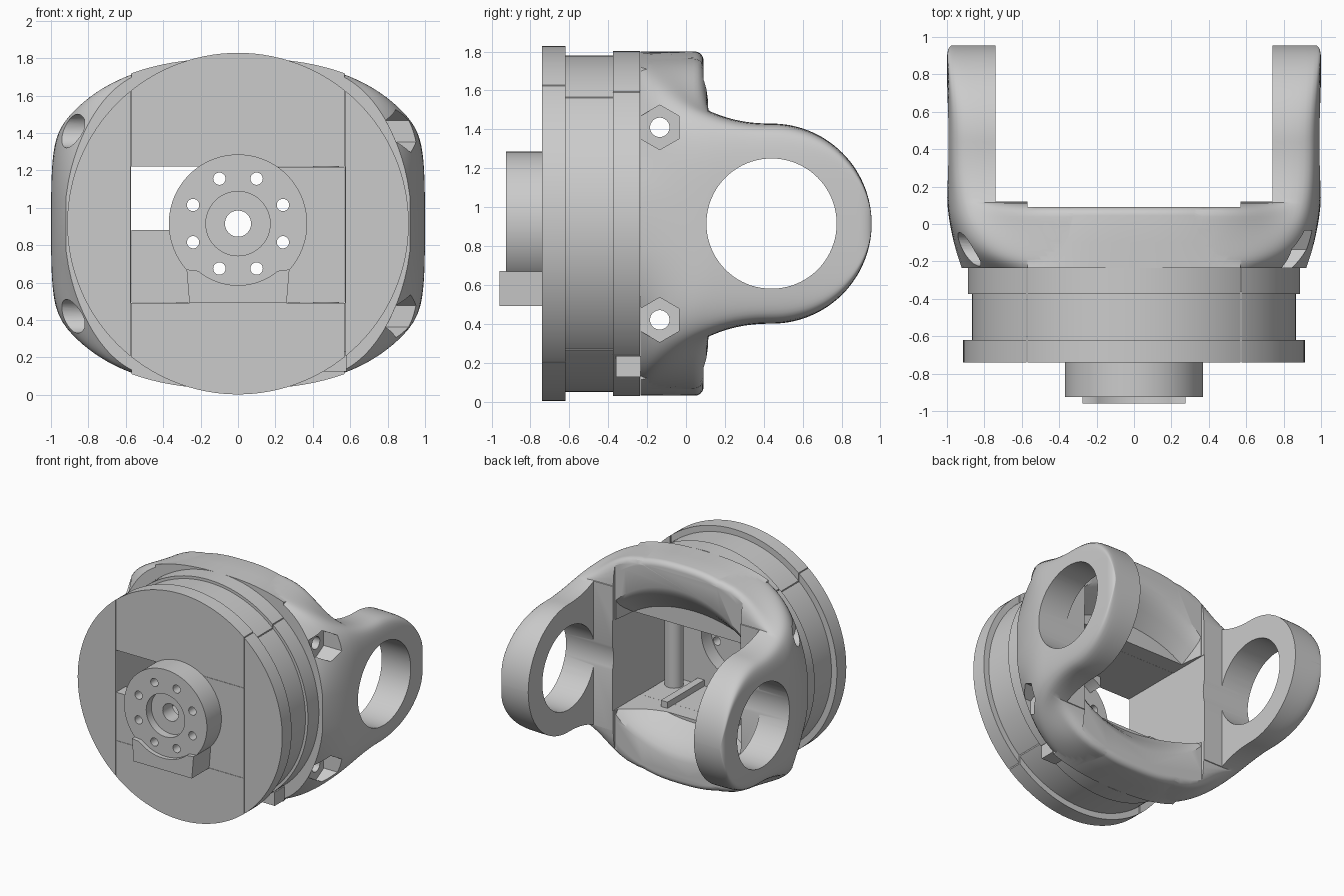
import bpy, bmesh
from math import sin, cos, pi, sqrt, copysign

if "Cube" in bpy.data.objects:
    bpy.data.objects.remove(bpy.data.objects["Cube"])

C = 0.915            # height of the main axis


def loft(name, rings):
    """Skin equal-length closed rings and cap both ends."""
    bm = bmesh.new()
    vs = [[bm.verts.new(p) for p in r] for r in rings]
    n = len(rings[0])
    for a, b in zip(vs, vs[1:]):
        for i in range(n):
            bm.faces.new((a[i], a[(i + 1) % n], b[(i + 1) % n], b[i]))
    bm.faces.new(vs[0])
    bm.faces.new(vs[-1])
    bmesh.ops.recalc_face_normals(bm, faces=bm.faces)
    me = bpy.data.meshes.new(name)
    bm.to_mesh(me)
    bm.free()
    ob = bpy.data.objects.new(name, me)
    bpy.context.collection.objects.link(ob)
    return ob


def prism(name, pts, axis, a, b):
    """Extrude a 2D outline along x (y,z), y (x,z) or z (x,y)."""
    put = {'x': lambda p, t: (t, p[0], p[1]),
           'y': lambda p, t: (p[0], t, p[1]),
           'z': lambda p, t: (p[0], p[1], t)}[axis]
    return loft(name, [[put(p, t) for p in pts] for t in (a, b)])


def circle(u, v, r, n=64):
    return [(u + r * sin(2 * pi * i / n), v + r * cos(2 * pi * i / n)) for i in range(n)]


def box(name, x0, x1, y0, y1, z0, z1):
    return prism(name, [(x0, z0), (x1, z0), (x1, z1), (x0, z1)], 'y', y0, y1)


def boolean(ob, tools, op='DIFFERENCE'):
    for t in tools:
        m = ob.modifiers.new('b', 'BOOLEAN')
        m.operation, m.solver, m.object = op, 'EXACT', t
    dg = bpy.context.evaluated_depsgraph_get()
    dg.update()
    me = bpy.data.meshes.new_from_object(ob.evaluated_get(dg))
    ob.modifiers.clear()
    ob.data = me
    for t in tools:
        bpy.data.objects.remove(t)
    return ob


def pocket():
    return box('pocket_cut', -0.573, 0.573, -0.9, 0.3, 0.49, 1.22)


# Yoke arms: one loft along y, swelling into shoulders towards the drum
def yoke_ring(y, N=128, k=24):
    if y < 0.44:
        P = 0.515 + 0.863 * (0.44 - y) ** 2.26
    else:
        P = max(0.004, sqrt(max(0, 0.515 ** 2 - (y - 0.44) ** 2)))
    W = 1.004
    if y < 0.15:
        W -= 0.075 * ((0.15 - y) / 0.385) ** 1.6
    if y > 0.89:
        u = min(1, (y - 0.89) / 0.065)
        W -= 0.03 * (1 - sqrt(1 - u * u))
    Q = 1.06 / max(0.1, 1 - (y + 0.235) / 0.335)
    if y > 0.1:
        Q = 1e3 if y > 0.2 else 10.6
    fade = sqrt(max(0, 1 - (max(0, y - 0.04) / 0.075) ** 2))
    ring = []
    for i in range(N):
        t = 2 * pi * (i + 0.5) / N
        x = abs(W * abs(cos(t)) ** 0.5)
        z = abs(P * abs(sin(t)) ** 0.5)
        sil = ((x / 1.1) ** 2.4 + (z / 0.885) ** 2.4) ** (1 / 2.4)
        side = sqrt((x / W) ** 2 + (z / Q) ** 2)
        r = 1.0
        for _ in range(12):
            s = min(1, max(0, (0.88 - x * r) / 0.5))
            Pe = P + max(0, 0.9 - P) * s * s * (3 - 2 * s) * fade
            r = 0.5 * r + 0.5 * ((z / Pe) ** k + side ** k + sil ** k) ** (-1 / k)
        ring.append((copysign(x * r, cos(t)), y, C + copysign(z * r, sin(t))))
    return ring


ys = [-0.235 + 0.275 * i / 12 for i in range(12)]
ys += [0.04 + 0.075 * sin(pi / 2 * i / 6) for i in range(7)]
ys += [0.14 + 0.3 * i / 8 for i in range(8)]
ys += [0.44 + 0.515 * sin(pi / 2 * i / 28) for i in range(29)]
yoke = loft('yoke', [yoke_ring(y) for y in ys])


# Yoke centre: crowned block with a rounded rear edge, dropping at its sides
def centre_ring(y, inset):
    top = []
    for i in range(33):
        x = -0.57 + 1.14 * i / 32
        drop = 0.08 * (y + 0.235) / 0.325 * (abs(x) / 0.57) ** 3
        top.append((x, 0.885 * (1 - (abs(x) / 1.1) ** 2.4) ** (1 / 2.4) - inset - drop))
    return [(x, y, C + z) for x, z in top] + [(x, y, C - z) for x, z in reversed(top)]


rings = [centre_ring(-0.235, 0), centre_ring(-0.1, 0)]
rings += [centre_ring(0.045 + 0.045 * sin(a * pi / 12), 0.045 * (1 - cos(a * pi / 12))) for a in range(7)]
centre = loft('centre', rings)

boolean(yoke, [box('gap_cut', -0.74, 0.74, 0.12, 1.3, -0.2, 2.0),
               box('saddle_cut', -0.57, 0.57, 0.09, 1.3, -0.2, 2.0)])
boolean(yoke, [centre], 'UNION')


# Yoke cuts: dished rear opening, pocket, bearing bores, screw holes
def dish_ring(y, h, w):
    top = [(-w + 2 * w * i / 24, h * sqrt(1 - ((-1 + i / 12) * 0.74) ** 2)) for i in range(25)]
    return [(x, y, C + z) for x, z in top] + [(x, y, C - z) for x, z in reversed(top)]


dish = loft('dish_cut', [dish_ring(*a) for a in ((-0.1, 0.45, 0.54), (0.0, 0.55, 0.55), (0.04, 0.595, 0.555),
                                                 (0.07, 0.64, 0.56), (0.1, 0.71, 0.565))])
cuts = [dish, pocket()]
for s in (-1, 1):
    cuts.append(prism('bore_cut', circle(0.44, C, 0.335, 80), 'x', s * 0.56, s * 1.2))
    z = C + s * 0.495
    cuts.append(prism('screw_cut', circle(-0.135, z, 0.05, 32), 'x', -1.2, 1.2))
    cuts.append(prism('nut_cut', circle(-0.135, z, 0.115, 6), 'x', 0.79, 1.2))
    cuts.append(prism('head_cut', circle(-0.135, z, 0.09, 32), 'x', -1.2, -0.82))
boolean(yoke, cuts)

# Drum: flange, groove and ring, split by two narrow seams
steps = [(-0.74, 0.913), (-0.62, 0.913), (-0.62, 0.865), (-0.375, 0.865), (-0.375, 0.887), (-0.236, 0.887)]
drum = loft('drum', [[(x, y, z) for x, z in circle(0, C, r, 128)] for y, r in steps])
boolean(drum, [pocket()] + [box('seam_cut', s * 0.573 - 0.003, s * 0.573 + 0.003, -0.9, 0, -0.2, 2)
                            for s in (-1, 1)])

# Locking key low on the ring
box('lock_key', 0.45, 0.58, -0.36, -0.235, 0.125, 0.235)

# Front plate with a corner window, open behind the hub
plate = prism('front_plate', [(-0.57, 0.492), (0.57, 0.492), (0.57, 1.218), (-0.2, 1.218),
                              (-0.2, 0.88), (-0.57, 0.88)], 'y', -0.74, -0.62)
boolean(plate, [prism('plate_cut', circle(0, C, 0.298), 'y', -0.9, -0.5)])

# Hub with recess, centre hole and bolt circle
hub = prism('hub', circle(0, C, 0.37, 96), 'y', -0.925, -0.738)
hub_cuts = [prism('recess_cut', circle(0, C, 0.172, 48), 'y', -1, -0.86),
            prism('axle_cut', circle(0, C, 0.07, 32), 'y', -1, -0.6)]
for i in range(8):
    a = pi / 8 + i * pi / 4
    hub_cuts.append(prism('bolt_cut', circle(0.26 * sin(a), C + 0.26 * cos(a), 0.033, 24), 'y', -1, -0.6))
boolean(hub, hub_cuts)

# Stop tab hugging the underside of the hub
arc = [(0.33 * sin(a), C - 0.33 * cos(a)) for a in [(-40 + 5 * i) * pi / 180 for i in range(17)]]
prism('stop_tab', [(-0.26, 0.49), (-0.275, 0.67)] + arc + [(0.275, 0.67), (0.26, 0.49)], 'y', -0.96, -0.738)

# Inside the pocket: floor rails and a clamp post
for x in (-0.3, 0.3):
    box('floor_rail', x - 0.03, x + 0.03, -0.62, -0.15, 0.488, 0.54)
prism('clamp_post', circle(0.47, -0.52, 0.07, 32), 'z', 0.49, 1.22)

# Smooth shading with crisp machined edges
for ob in bpy.context.scene.objects:
    ob.select_set(True)
    bpy.context.view_layer.objects.active = ob
bpy.ops.object.shade_smooth_by_angle(angle=0.55)
